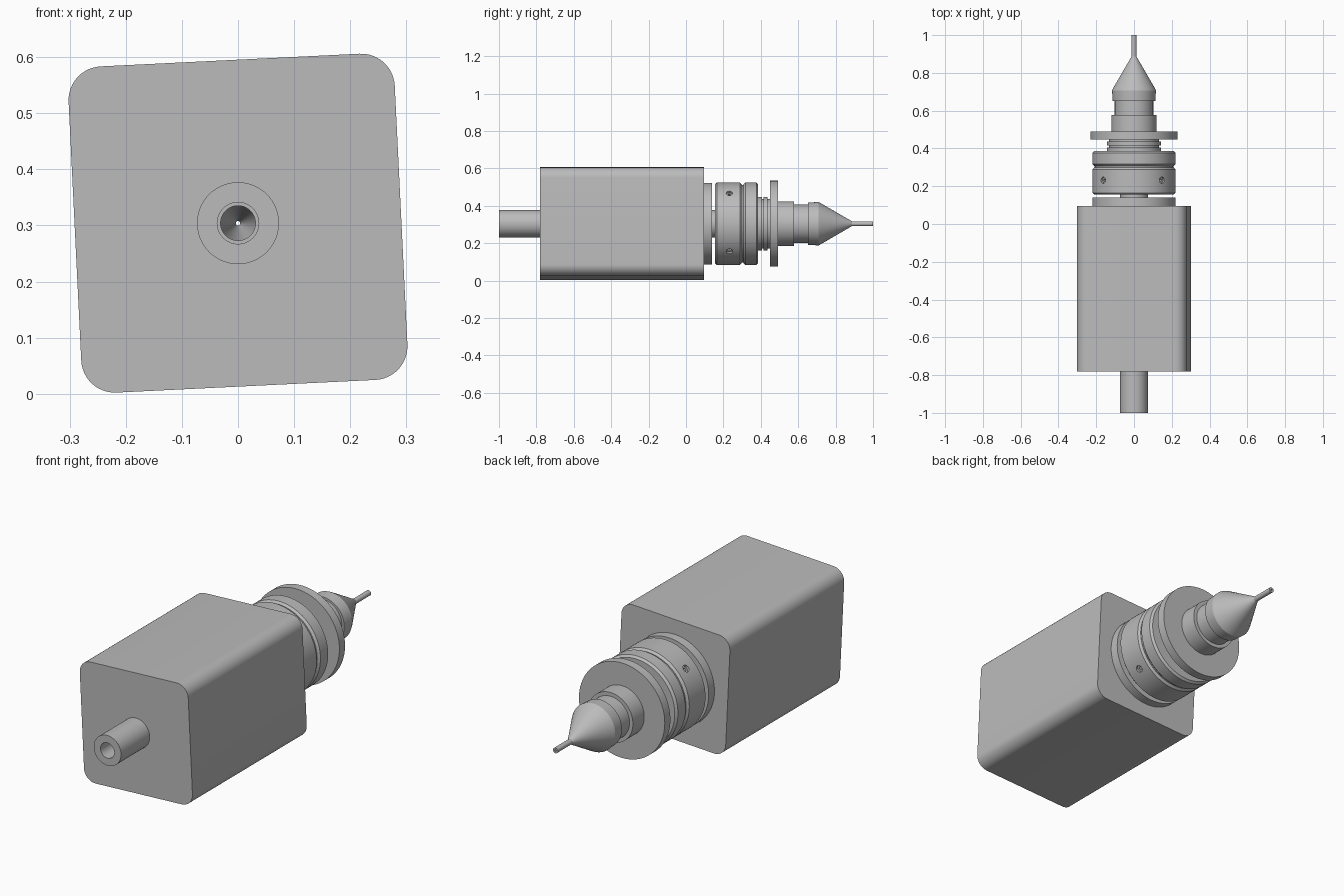
import bpy, bmesh
from math import cos, sin, pi, radians
from mathutils import Matrix, Vector

old = bpy.data.objects.get("Cube")
if old:
    bpy.data.objects.remove(old, do_unlink=True)

AXIS_Z = 0.304          # height of the common turning axis
TILT = radians(2.8)     # roll of the body about that axis
SHAFT_R = 0.073
BORE_R = 0.037

grey = bpy.data.materials.new("machined grey")
grey.use_nodes = True
grey.diffuse_color = (0.5, 0.5, 0.5, 1)
grey.node_tree.nodes["Principled BSDF"].inputs["Base Color"].default_value = (0.5, 0.5, 0.5, 1)


def loft(name, rings, smooth=True):
    """Join closed rings of points one after another, the last back to the first."""
    bm = bmesh.new()
    loops = [[bm.verts.new(p) for p in ring] for ring in rings]
    n = len(loops[0])
    for a, b in zip(loops, loops[1:] + loops[:1]):
        for i in range(n):
            j = (i + 1) % n
            bm.faces.new((a[i], a[j], b[j], b[i]))
    bmesh.ops.recalc_face_normals(bm, faces=bm.faces)
    mesh = bpy.data.meshes.new(name)
    bm.to_mesh(mesh)
    bm.free()
    mesh.materials.append(grey)
    obj = bpy.data.objects.new(name, mesh)
    bpy.context.collection.objects.link(obj)
    return shade(obj) if smooth else obj


def shade(obj):
    bpy.ops.object.select_all(action="DESELECT")
    obj.select_set(True)
    bpy.context.view_layer.objects.active = obj
    bpy.ops.object.shade_smooth_by_angle(angle=radians(25))
    return obj


def circle(r, y, n=96):
    return [(r * cos(2 * pi * i / n), y, AXIS_Z + r * sin(2 * pi * i / n)) for i in range(n)]


def turned(name, profile):
    """Turn a closed (y, radius) profile about the long axis."""
    return loft(name, [circle(r, y) for y, r in profile])


def sleeve(name, y0, y1, r, inner=0.07, chamfer=0.0):
    if chamfer:
        outer = [(y0, r - chamfer), (y0 + chamfer, r), (y1 - chamfer, r), (y1, r - chamfer)]
    else:
        outer = [(y0, r), (y1, r)]
    return turned(name, [(y0, inner)] + outer + [(y1, inner)])


# Rounded square body, slightly rolled, with a bore for the shaft
def body_ring(y, half=0.291, corner=0.06, steps=12):
    pts = []
    for quarter in range(4):
        mid = pi / 4 + quarter * pi / 2
        reach = (half - corner) * 2 ** 0.5
        for s in range(steps + 1):
            a = quarter * pi / 2 + s / steps * pi / 2
            pts.append(Vector((reach * cos(mid) + corner * cos(a), y,
                               reach * sin(mid) + corner * sin(a))))
    roll = Matrix.Rotation(-TILT, 3, "Y")
    return [roll @ p + Vector((0, 0, AXIS_Z)) for p in pts]


def inner_ring(y):
    centre = Vector((0, y, AXIS_Z))
    return [centre + (p - centre).normalized() * 0.07 for p in body_ring(y)]


BACK, FRONT = 0.095, -0.78
loft("body", [inner_ring(FRONT), body_ring(FRONT), body_ring(BACK), inner_ring(BACK)])

# Hollow shaft and the parts threaded on it
sleeve("shaft", -1.0, 0.5, SHAFT_R, BORE_R)
sleeve("body_collar", BACK, 0.139, 0.219)
clamp = sleeve("clamp_ring", 0.155, 0.299, 0.22, chamfer=0.01)
sleeve("ring_spacer", 0.299, 0.307, 0.208)
sleeve("lock_ring", 0.307, 0.386, 0.22, chamfer=0.01)
turned("grooved_sleeve", [(0.386, 0.07), (0.386, 0.143), (0.405, 0.143), (0.405, 0.132),
                          (0.415, 0.132), (0.415, 0.143), (0.436, 0.143), (0.436, 0.132),
                          (0.448, 0.132), (0.448, 0.07)])
sleeve("flange", 0.448, 0.491, 0.23)
sleeve("nozzle_seat", 0.491, 0.578, 0.12, BORE_R)
sleeve("nozzle_neck", 0.578, 0.652, 0.102, BORE_R)

# Conical nozzle with a fine needle and a tapering inside
turned("nozzle", [(0.652, 0.031), (0.652, 0.113), (0.708, 0.116), (0.72, 0.11), (0.887, 0.013),
                  (1.0, 0.013), (1.0, 0.004), (0.87, 0.004), (0.74, 0.031)])

# Four set screws with hexagon sockets around the clamp ring
SCREW_R, SCREW_Y = 0.017, 0.232
for k in range(4):
    angle = pi / 4 + TILT + k * pi / 2
    out = Vector((cos(angle), 0, sin(angle)))
    side = Vector((-sin(angle), 0, cos(angle)))

    def screw_ring(r, depth, n=24, sides=24):
        pts = []
        for i in range(n):
            a = 2 * pi * (i * sides // n) / sides
            b = a + 2 * pi / sides
            t = (i * sides / n) % 1
            u, v = (1 - t) * cos(a) + t * cos(b), (1 - t) * sin(a) + t * sin(b)
            pts.append(out * depth + side * (r * u) + Vector((0, SCREW_Y + r * v, AXIS_Z)))
        return pts

    # Hole cutter
    bm = bmesh.new()
    low = [bm.verts.new(p) for p in screw_ring(SCREW_R, 0.17)]
    high = [bm.verts.new(p) for p in screw_ring(SCREW_R, 0.25)]
    bm.faces.new(low)
    bm.faces.new(high)
    for i in range(len(low)):
        j = (i + 1) % len(low)
        bm.faces.new((low[i], low[j], high[j], high[i]))
    bmesh.ops.recalc_face_normals(bm, faces=bm.faces)
    mesh = bpy.data.meshes.new("screw_hole_cutter")
    bm.to_mesh(mesh)
    bm.free()
    mesh.materials.append(grey)
    cutter = bpy.data.objects.new("screw_hole_cutter", mesh)
    bpy.context.collection.objects.link(cutter)
    cut = clamp.modifiers.new("screw_hole", "BOOLEAN")
    cut.object, cut.operation, cut.solver = cutter, "DIFFERENCE", "EXACT"
    bpy.ops.object.select_all(action="DESELECT")
    clamp.select_set(True)
    bpy.context.view_layer.objects.active = clamp
    bpy.ops.object.modifier_apply(modifier=cut.name)
    bpy.data.objects.remove(cutter, do_unlink=True)

    # Screw sitting just below the surface
    loft("set_screw", [screw_ring(SCREW_R, 0.17), screw_ring(SCREW_R, 0.208),
                       screw_ring(0.009, 0.208, sides=6), screw_ring(0.009, 0.17, sides=6)])
shade(clamp)
